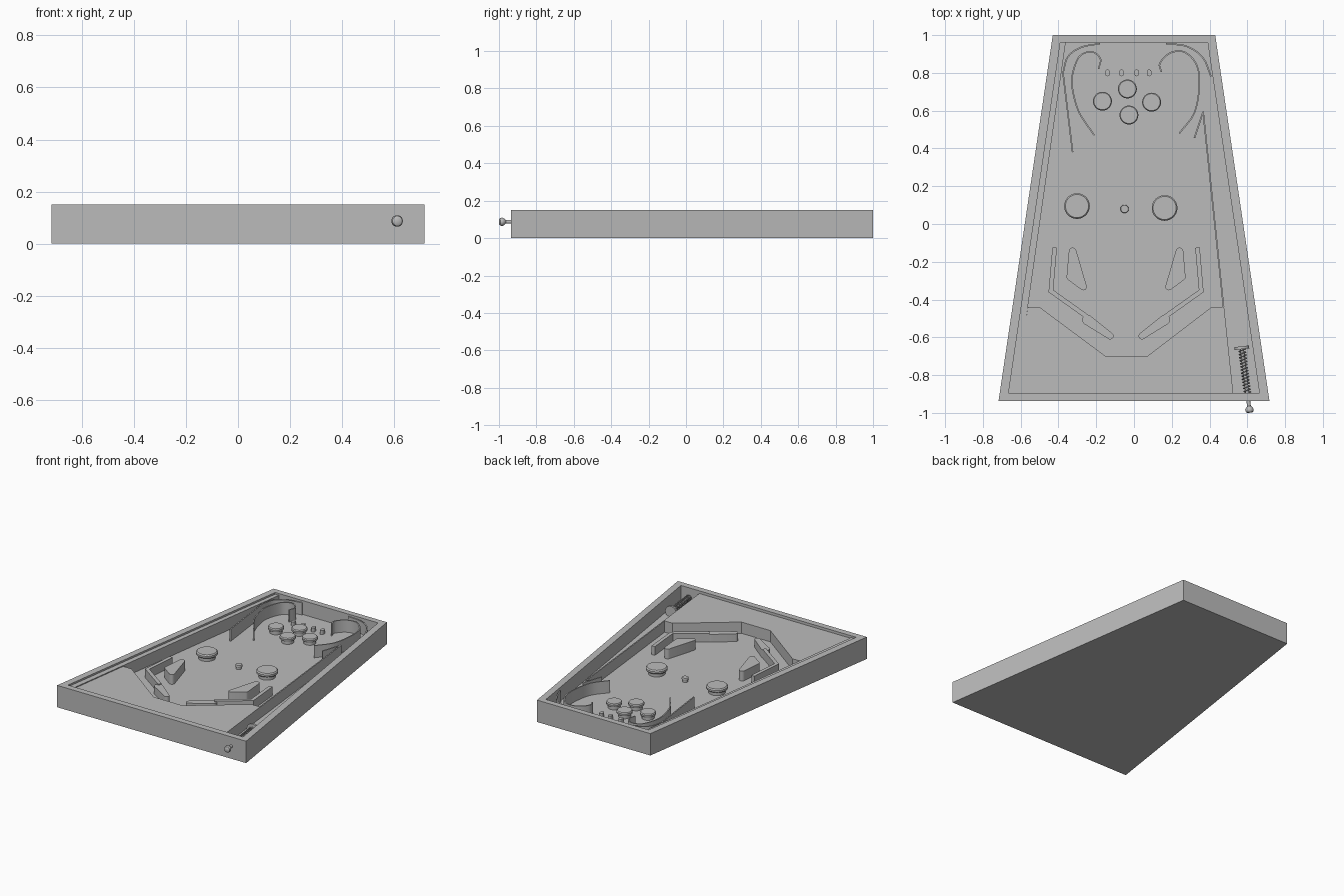
import bpy, bmesh, math
from mathutils import Vector, Matrix

if "Cube" in bpy.data.objects:
    bpy.data.objects.remove(bpy.data.objects["Cube"], do_unlink=True)

grey = bpy.data.materials.new("plain_grey")
grey.use_nodes = True
grey.diffuse_color = (0.5, 0.5, 0.5, 1)
grey.node_tree.nodes["Principled BSDF"].inputs["Base Color"].default_value = grey.diffuse_color

FLOOR, LEDGE, APRON, RIM = 0.055, 0.138, 0.132, 0.15
AXIS = -0.042  # mirror line of the playfield


def link(name, data):
    ob = bpy.data.objects.new(name, data)
    data.materials.append(grey)
    bpy.context.scene.collection.objects.link(ob)
    return ob


def finish(name, bm, smooth=False):
    bmesh.ops.recalc_face_normals(bm, faces=bm.faces)
    mesh = bpy.data.meshes.new(name)
    bm.to_mesh(mesh)
    bm.free()
    ob = link(name, mesh)
    if smooth:
        bpy.ops.object.select_all(action='DESELECT')
        ob.select_set(True)
        bpy.context.view_layer.objects.active = ob
        bpy.ops.object.shade_smooth_by_angle(angle=math.radians(35))
    return ob


def loft(name, loops, smooth=False):
    """Skin a row of equal closed loops and cap both ends."""
    bm = bmesh.new()
    rings = [[bm.verts.new(p) for p in loop] for loop in loops]
    n = len(rings[0])
    for a, b in zip(rings, rings[1:]):
        for i in range(n):
            j = (i + 1) % n
            bm.faces.new((a[i], a[j], b[j], b[i]))
    bm.faces.new(rings[0])
    bm.faces.new(rings[-1])
    return finish(name, bm, smooth)


def at(pts, z):
    return [(x, y, z) for x, y in pts]


def prism(name, pts, z0, z1):
    return loft(name, [at(pts, z0), at(pts, z1)])


def wall(name, path, width, top, smooth=False):
    """Upright strip of constant width that follows a path."""
    pts = [Vector(p) for p in path]
    loops = []
    for i, p in enumerate(pts):
        d0 = (p - pts[max(i - 1, 0)]).normalized()
        d1 = (pts[min(i + 1, len(pts) - 1)] - p).normalized()
        d = (d0 + d1).normalized()
        cos = max(d.dot(d1 if d1.length else d0), 0.5)
        side = Vector((-d.y, d.x)) * (width / 2 / cos)
        a, b = p - side, p + side
        loops.append([(a.x, a.y, FLOOR), (b.x, b.y, FLOOR), (b.x, b.y, top), (a.x, a.y, top)])
    return loft(name, loops, smooth)


def curve_through(points, steps=8):
    """Smooth path through the given points."""
    p = [Vector(q) for q in points]
    p = [2 * p[0] - p[1]] + p + [2 * p[-1] - p[-2]]
    out = []
    for a, b, c, d in zip(p, p[1:], p[2:], p[3:]):
        for k in range(steps):
            t = k / steps
            out.append(0.5 * (2 * b + (c - a) * t + (2 * a - 5 * b + 4 * c - d) * t ** 2
                              + (3 * b - a - 3 * c + d) * t ** 3))
    return out + [p[-2]]


def rounded(name, circles, z0, z1):
    """Block whose outline wraps around several circles (x, y, radius)."""
    bm = bmesh.new()
    for x, y, r in circles:
        for k in range(20):
            a = math.tau * k / 20
            for z in (z0, z1):
                bm.verts.new((x + r * math.cos(a), y + r * math.sin(a), z))
    res = bmesh.ops.convex_hull(bm, input=bm.verts)
    loose = {v for v in res["geom_interior"] + res["geom_unused"] if isinstance(v, bmesh.types.BMVert)}
    bmesh.ops.delete(bm, geom=list(loose), context='VERTS')
    bmesh.ops.dissolve_limit(bm, angle_limit=0.01, verts=bm.verts, edges=bm.edges)
    return finish(name, bm, True)


def lathe(name, profile, matrix, sides=32):
    loops = [[matrix @ Vector((r * math.cos(math.tau * k / sides), r * math.sin(math.tau * k / sides), h))
              for k in range(sides)] for r, h in profile]
    return loft(name, loops, True)


def flip(pts):
    return [(2 * AXIS - p[0], *p[1:]) for p in pts]


# Cabinet: tapered tray with a raised rim
outer = [(-0.717, -0.936), (0.717, -0.936), (0.43, 1), (-0.43, 1)]
inner = [(-0.664, -0.894), (0.664, -0.894), (0.39, 0.96), (-0.39, 0.96)]
loft("cabinet", [at(outer, 0), at(outer, RIM), at(inner, RIM), at(inner, FLOOR)])

# Ledge along one side, and the raised apron at the front
prism("side_ledge", [inner[0], (-0.627, -0.894), (-0.362, 0.96), inner[3]], FLOOR, LEDGE)
prism("front_apron", [(-0.562, -0.44), (-0.5, -0.44), (-0.15, -0.7), (0.07, -0.7), (0.41, -0.44),
                      (0.477, -0.44), (0.525, -0.894), (-0.627, -0.894)], FLOOR, APRON)

# Launch lane divider with its short deflector
wall("lane_divider", [(0.366, 0.595), (0.474, -0.44)], 0.008, APRON)
wall("lane_deflector", [(0.366, 0.595), (0.32, 0.455)], 0.008, APRON)

# Curved guides at the back
left_arch = curve_through([(-0.18, 0.955), (-0.28, 0.935), (-0.35, 0.885), (-0.376, 0.8)])
wall("left_arch", left_arch + [(-0.325, 0.38)], 0.008, LEDGE, True)
wall("right_arch", curve_through([(0.17, 0.955), (0.28, 0.94), (0.365, 0.88), (0.408, 0.78)]),
     0.008, LEDGE, True)
wall("left_hook", curve_through([(-0.188, 0.82), (-0.178, 0.875), (-0.225, 0.912), (-0.29, 0.885),
                                 (-0.326, 0.79), (-0.325, 0.71), (-0.29, 0.59), (-0.21, 0.47)]),
     0.008, LEDGE, True)
wall("right_hook", curve_through([(0.145, 0.805), (0.137, 0.85), (0.19, 0.905), (0.267, 0.91),
                                  (0.33, 0.845), (0.346, 0.74), (0.32, 0.59), (0.24, 0.48)]),
     0.008, LEDGE, True)

# Lower guides, slingshots and flippers, mirrored about the playfield axis
guide = [(-0.42, -0.125), (-0.44, -0.355), (-0.25, -0.49)]
sling = [(-0.325, -0.145, 0.02), (-0.337, -0.28, 0.02), (-0.268, -0.333, 0.018)]
flipper = [(-0.248, -0.507, 0.027), (-0.126, -0.593, 0.018)]
for side, f in (("left", list), ("right", flip)):
    wall(side + "_guide", f(guide), 0.024, 0.115)
    rounded(side + "_slingshot", f(sling), FLOOR, 0.122)
    rounded(side + "_flipper", f(flipper), FLOOR, 0.108)

# Round bumpers: stem under a bevelled cap
def bumper(name, x, y, r, top):
    h = top - FLOOR
    lathe(name, [(0.78 * r, 0), (0.78 * r, 0.5 * h), (0.94 * r, 0.5 * h), (r, 0.6 * h),
                 (r, 0.85 * h), (0.9 * r, h)], Matrix.Translation((x, y, FLOOR)))


for x, y in ((-0.167, 0.65), (-0.035, 0.715), (0.093, 0.645), (-0.027, 0.577)):
    bumper("small_bumper", x, y, 0.05, 0.1)
for x, y in ((-0.302, 0.095), (0.162, 0.085)):
    bumper("large_bumper", x, y, 0.068, 0.105)
bumper("centre_post", -0.05, 0.08, 0.022, 0.085)

# Row of small lane pegs
for x in (-0.14, -0.066, 0.014, 0.08):
    rounded("lane_peg", [(x, 0.794, 0.012), (x, 0.806, 0.012)], FLOOR, 0.082)

# Plunger: knob, rod and head on one axis, with a coil spring
axis = (Matrix.Translation((0.613, -1.0, 0.087)) @ Matrix.Rotation(math.radians(7), 4, 'Z')
        @ Matrix.Rotation(math.radians(-90), 4, 'X'))
lathe("plunger", [(0.012, 0.001), (0.019, 0.005), (0.022, 0.013), (0.022, 0.02), (0.016, 0.03),
                  (0.01, 0.036), (0.01, 0.34), (0.039, 0.34), (0.039, 0.355)], axis, 24)
coil = bpy.data.curves.new("plunger_spring", 'CURVE')
coil.dimensions = '3D'
coil.bevel_depth = 0.003
coil.bevel_resolution = 1
turns, steps = 14, 16
line = coil.splines.new('POLY')
line.points.add(turns * steps)
for i, p in enumerate(line.points):
    a = math.tau * i / steps
    p.co = (*(axis @ Vector((0.018 * math.cos(a), 0.018 * math.sin(a),
                             0.108 + 0.23 * i / (turns * steps)))), 1)
link("plunger_spring", coil)
